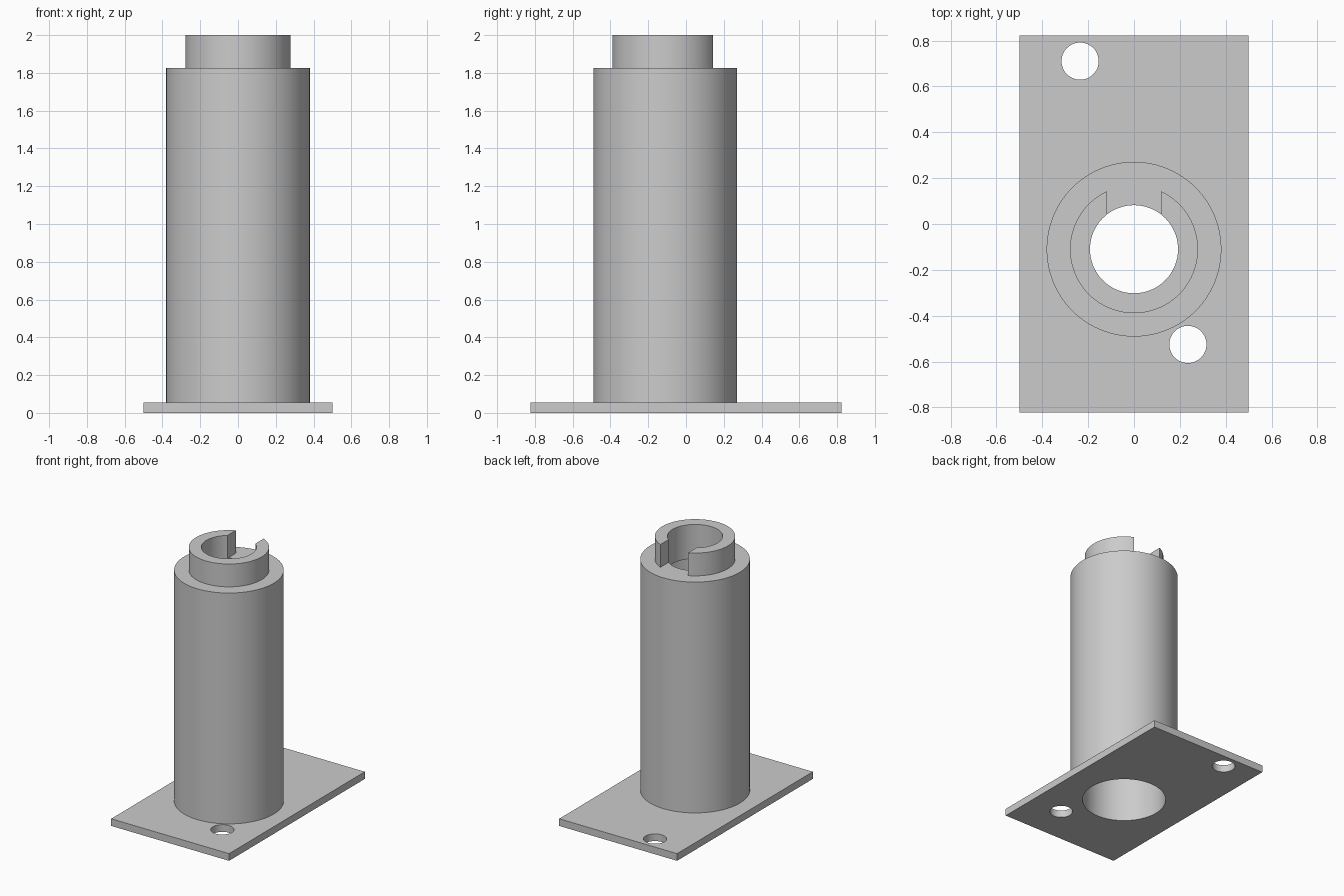
import bpy
import math

cube = bpy.data.objects.get("Cube")
if cube:
    bpy.data.objects.remove(cube, do_unlink=True)

AXIS_Y = -0.11        # tower centre line
PLATE_TOP = 0.055
SHOULDER = 1.825
TOP = 2.0

grey = bpy.data.materials.new("plain_grey")
grey.use_nodes = True
colour = (0.6, 0.6, 0.6, 1)
grey.diffuse_color = colour
grey.node_tree.nodes["Principled BSDF"].inputs["Base Color"].default_value = colour


def box(name, x, y, z):
    """Box from (low, high) ranges on each axis."""
    spans = (x, y, z)
    bpy.ops.mesh.primitive_cube_add(size=1, location=[(a + b) / 2 for a, b in spans])
    ob = bpy.context.object
    ob.name = name
    ob.scale = [b - a for a, b in spans]
    bpy.ops.object.transform_apply(location=True, rotation=False, scale=True)
    ob.data.materials.append(grey)
    return ob


def cylinder(name, radius, low, high, x=0, y=AXIS_Y, sides=96):
    """Upright cylinder between two heights."""
    bpy.ops.mesh.primitive_cylinder_add(vertices=sides, radius=radius, depth=high - low,
                                        location=(x, y, (low + high) / 2))
    ob = bpy.context.object
    ob.name = name
    bpy.ops.object.transform_apply(location=True, rotation=False, scale=True)
    ob.data.materials.append(grey)
    return ob


def combine(target, tool, operation):
    """Boolean the tool into the target, then drop the tool."""
    mod = target.modifiers.new(operation.lower(), 'BOOLEAN')
    mod.operation = operation
    mod.solver = 'EXACT'
    mod.object = tool
    bpy.context.view_layer.objects.active = target
    bpy.ops.object.modifier_apply(modifier=mod.name)
    bpy.data.objects.remove(tool, do_unlink=True)


# Collar with its rear slot
collar = cylinder("collar", 0.279, SHOULDER - 0.03, TOP)
slot = box("slot_cutter", (-0.118, 0.118), (AXIS_Y, 0.4), (SHOULDER, TOP + 0.1))
combine(collar, slot, 'DIFFERENCE')

# Base plate, barrel and collar fused into one solid
housing = box("flanged_housing", (-0.5, 0.5), (-0.822, 0.822), (0, PLATE_TOP))
combine(housing, cylinder("barrel", 0.381, PLATE_TOP / 2, SHOULDER), 'UNION')
combine(housing, collar, 'UNION')

# Wide bore from below, narrow bore through the collar
combine(housing, cylinder("wide_bore", 0.295, -0.1, SHOULDER - 0.088), 'DIFFERENCE')
combine(housing, cylinder("narrow_bore", 0.192, 1.5, TOP + 0.1), 'DIFFERENCE')

# Two screw holes on opposite corners
for x, y in ((-0.235, 0.71), (0.235, -0.525)):
    combine(housing, cylinder("screw_hole", 0.081, -0.1, 0.2, x, y, 48), 'DIFFERENCE')

# Smooth walls, crisp rims
bpy.ops.object.select_all(action='DESELECT')
housing.select_set(True)
bpy.context.view_layer.objects.active = housing
bpy.ops.object.shade_smooth_by_angle(angle=math.radians(30))
